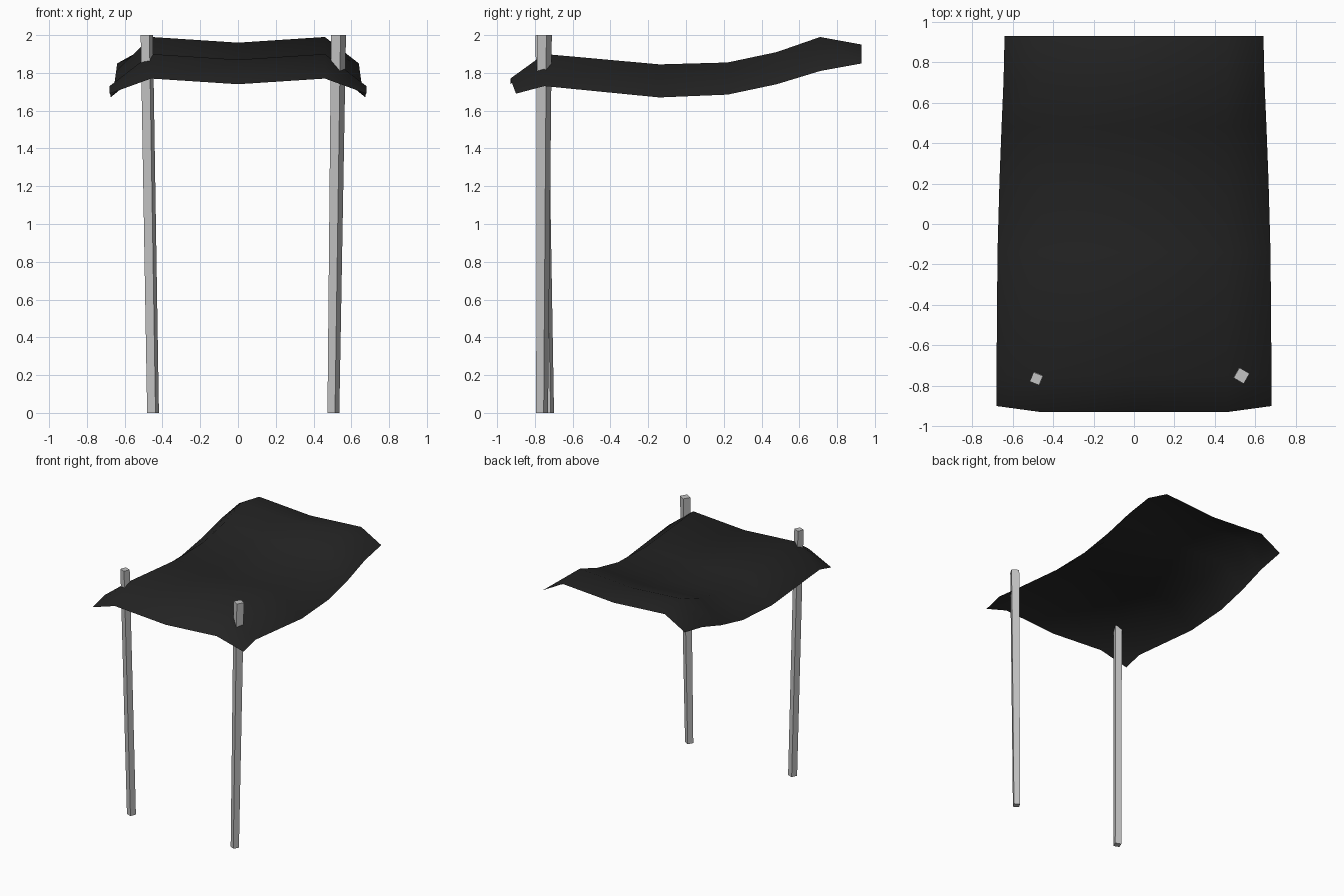
import bpy, bmesh, math
from mathutils import Matrix, Vector

cube = bpy.data.objects.get("Cube")
if cube:
    bpy.data.objects.remove(cube, do_unlink=True)


def material(name, value):
    mat = bpy.data.materials.new(name)
    mat.use_nodes = True
    colour = (value, value, value, 1)
    mat.diffuse_color = colour
    mat.node_tree.nodes["Principled BSDF"].inputs["Base Color"].default_value = colour
    return mat


def finish(bm, name, mat):
    bmesh.ops.recalc_face_normals(bm, faces=bm.faces[:])
    mesh = bpy.data.meshes.new(name)
    bm.to_mesh(mesh)
    bm.free()
    mesh.materials.append(mat)
    obj = bpy.data.objects.new(name, mesh)
    bpy.context.collection.objects.link(obj)
    return obj


black_cloth = material("black cloth", 0.017)
grey_wood = material("pale grey wood", 0.55)

# Sagging canopy: each row is y, ridge height, hem height, hem half width
rows = [
    (-0.93, 1.77, 1.69, 0.68),
    (-0.75, 1.90, 1.73, 0.68),
    (-0.14, 1.845, 1.67, 0.675),
    (0.22, 1.855, 1.685, 0.665),
    (0.48, 1.91, 1.74, 0.655),
    (0.71, 1.99, 1.81, 0.645),
    (0.93, 1.95, 1.85, 0.64),
]
RIDGE, SAG = 0.46, 0.03
bm = bmesh.new()
grid = []
for i, (y, ridge, hem, half) in enumerate(rows):
    hem_y = y + 0.03 if i == 0 else y
    section = [(-half, hem_y, hem), (-RIDGE, y, ridge), (0, y, ridge - SAG),
               (RIDGE, y, ridge), (half, hem_y, hem)]
    grid.append([bm.verts.new(p) for p in section])
for a, b in zip(grid, grid[1:]):
    for j in range(len(a) - 1):
        bm.faces.new((a[j], a[j + 1], b[j + 1], b[j])).smooth = True
canopy = finish(bm, "canopy", black_cloth)
for poly in canopy.data.polygons:
    if poly.normal.z < 0:
        poly.flip()


# Leaning square posts that pierce the front of the canopy
def post(name, foot, head, foot_width, head_width, turn):
    bm = bmesh.new()
    bmesh.ops.create_cube(bm, size=1)
    spin = Matrix.Rotation(math.radians(turn), 3, "Z")
    for v in bm.verts:
        end, width = (head, head_width) if v.co.z > 0 else (foot, foot_width)
        v.co = spin @ Vector((v.co.x * width, v.co.y * width, 0)) + Vector(end)
    return finish(bm, name, grey_wood)


post("right_post", (-0.45, -0.73, 0), (-0.483, -0.765, 2), 0.048, 0.05, -22)
post("left_post", (0.505, -0.762, 0), (0.532, -0.75, 2), 0.046, 0.058, -30)
